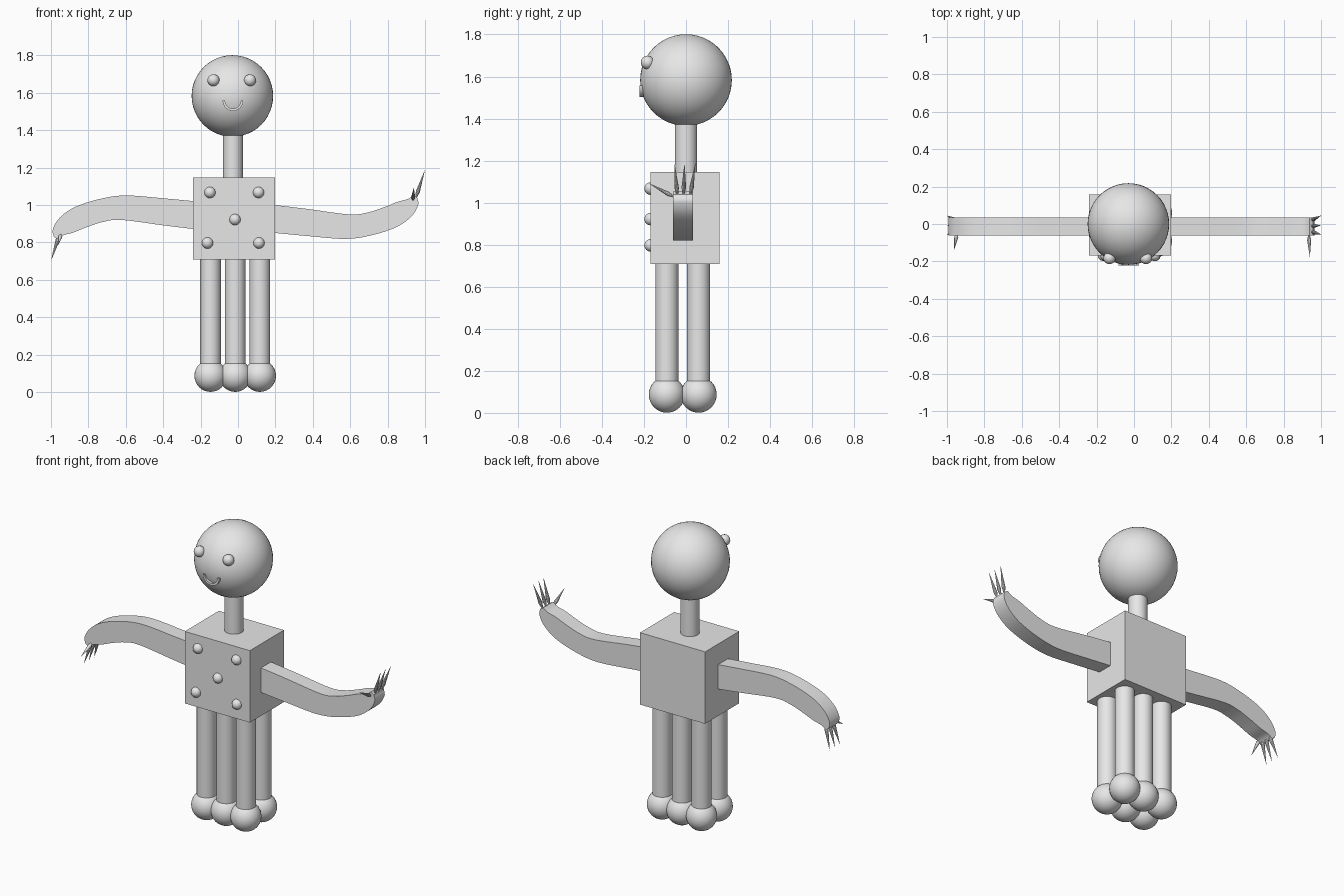
import bpy, bmesh, math
from mathutils import Vector

cube = bpy.data.objects.get("Cube")
if cube:
    bpy.data.objects.remove(cube, do_unlink=True)

grey = bpy.data.materials.new("light_grey")
grey.use_nodes = True
GREY = (0.8, 0.8, 0.8, 1.0)
grey.diffuse_color = GREY
grey.node_tree.nodes["Principled BSDF"].inputs["Base Color"].default_value = GREY


def finish(obj, name, smooth=True):
    obj.name = name
    obj.data.materials.append(grey)
    if smooth:
        bpy.ops.object.select_all(action='DESELECT')
        obj.select_set(True)
        bpy.context.view_layer.objects.active = obj
        bpy.ops.object.shade_smooth_by_angle(angle=math.radians(35))
    return obj


def ball(name, center, radius, segments=32):
    bpy.ops.mesh.primitive_uv_sphere_add(segments=segments, ring_count=segments // 2,
                                         radius=radius, location=center)
    return finish(bpy.context.object, name)


def post(name, x, y, bottom, top, radius):
    bpy.ops.mesh.primitive_cylinder_add(vertices=32, radius=radius, depth=top - bottom,
                                        location=(x, y, (top + bottom) / 2))
    return finish(bpy.context.object, name)


def smooth_path(points, steps=6):
    """Catmull-Rom samples through the points."""
    p = [Vector(q) for q in points]
    p = [2 * p[0] - p[1]] + p + [2 * p[-1] - p[-2]]
    out = []
    for a, b, c, d in zip(p, p[1:], p[2:], p[3:]):
        for i in range(steps):
            t = i / steps
            out.append(0.5 * (2 * b + (c - a) * t + (2 * a - 5 * b + 4 * c - d) * t * t
                              + (3 * b - a - 3 * c + d) * t ** 3))
    return out + [p[-2]]


def ribbon(name, upper, lower, y0, y1):
    """Solid strip between two paths in the xz plane, from y0 to y1."""
    bm = bmesh.new()
    rings = []
    for u, l in zip(upper, lower):
        rings.append([bm.verts.new((q[0], y, q[1]))
                      for q, y in ((u, y0), (u, y1), (l, y1), (l, y0))])
    for r, s in zip(rings, rings[1:]):
        for i in range(4):
            j = (i + 1) % 4
            bm.faces.new((r[i], r[j], s[j], s[i]))
    bm.faces.new(rings[0])
    bm.faces.new(rings[-1])
    bmesh.ops.recalc_face_normals(bm, faces=bm.faces)
    mesh = bpy.data.meshes.new(name)
    bm.to_mesh(mesh)
    bm.free()
    obj = bpy.data.objects.new(name, mesh)
    bpy.context.collection.objects.link(obj)
    return finish(obj, name)


def claw(name, base, tip, radius=0.011):
    """Thin spindle, widest near its base."""
    base, tip = Vector(base), Vector(tip)
    axis = tip - base
    bm = bmesh.new()
    turn = axis.to_track_quat('Z', 'Y')
    n = 10
    ring = [bm.verts.new(base + axis * 0.3 + turn @ Vector(
        (radius * math.cos(math.tau * i / n), radius * math.sin(math.tau * i / n), 0)))
        for i in range(n)]
    for end in (bm.verts.new(base), bm.verts.new(tip)):
        for i in range(n):
            bm.faces.new((ring[i], ring[(i + 1) % n], end))
    bmesh.ops.recalc_face_normals(bm, faces=bm.faces)
    mesh = bpy.data.meshes.new(name)
    bm.to_mesh(mesh)
    bm.free()
    obj = bpy.data.objects.new(name, mesh)
    bpy.context.collection.objects.link(obj)
    return finish(obj, name)


# Body, neck and head
bpy.ops.mesh.primitive_cube_add(size=1, location=(-0.021, -0.005, 0.927))
body = bpy.context.object
body.scale = (0.438, 0.328, 0.438)
finish(body, "body", smooth=False)
post("neck", -0.027, 0, 1.14, 1.39, 0.053)
ball("head", (-0.03, 0, 1.583), 0.218, 48)

# Eyes and smile
for side, x in (("right", -0.131), ("left", 0.064)):
    ball(side + "_eye", (x, -0.183, 1.667), 0.032, 24)


def arc(radius):
    return [(-0.027 + radius * math.cos(a), 1.558 + radius * math.sin(a))
            for a in (math.pi + math.pi * i / 20 for i in range(21))]


ribbon("smile", arc(0.042), arc(0.055), -0.222, -0.195)

# Buttons on the chest
for i, (x, z) in enumerate(((-0.15, 1.067), (0.11, 1.067), (-0.016, 0.922),
                            (-0.163, 0.797), (0.112, 0.797))):
    ball("button_%d" % (i + 1), (x, -0.168, z), 0.03, 24)

# Six legs with round feet, in two rows
for row, y in (("front", -0.091), ("back", 0.06)):
    for place, x in (("right", -0.147), ("middle", -0.015), ("left", 0.117)):
        post("%s_%s_leg" % (row, place), x, y, 0.1, 0.715, 0.055)
        ball("%s_%s_foot" % (row, place), (x, y, 0.087), 0.086)

# Wavy arms: the left one is the right one turned half round
upper = smooth_path([(-0.18, 1.015), (-0.39, 1.035), (-0.6, 1.051), (-0.74, 1.032),
                     (-0.874, 0.988), (-0.955, 0.93), (-0.99, 0.87), (-0.985, 0.83)])
lower = smooth_path([(-0.18, 0.865), (-0.39, 0.89), (-0.62, 0.92), (-0.72, 0.91),
                     (-0.81, 0.881), (-0.88, 0.853), (-0.935, 0.838), (-0.965, 0.818)])


def turned(path):
    return [(-0.027 - q[0], 1.87 - q[1]) for q in path]


ribbon("right_arm", upper, lower, -0.061, 0.034)
ribbon("left_arm", turned(upper), turned(lower), -0.061, 0.034)

# Claws: three fanned fingers and a thumb pointing forward
for side, bx, bz, tx, tz in (("right", -0.95, 0.86, -1.0, 0.7),
                             ("left", 0.945, 1.02, 1.0, 1.19)):
    for i, (y, ty) in enumerate(((-0.04, -0.055), (-0.012, -0.007), (0.018, 0.045))):
        claw("%s_claw_%d" % (side, i + 1), (bx, y, bz), (tx, ty, tz))
claw("right_thumb", (-0.945, -0.04, 0.85), (-0.962, -0.14, 0.785))
claw("left_thumb", (0.935, -0.045, 1.02), (0.94, -0.178, 1.093))
